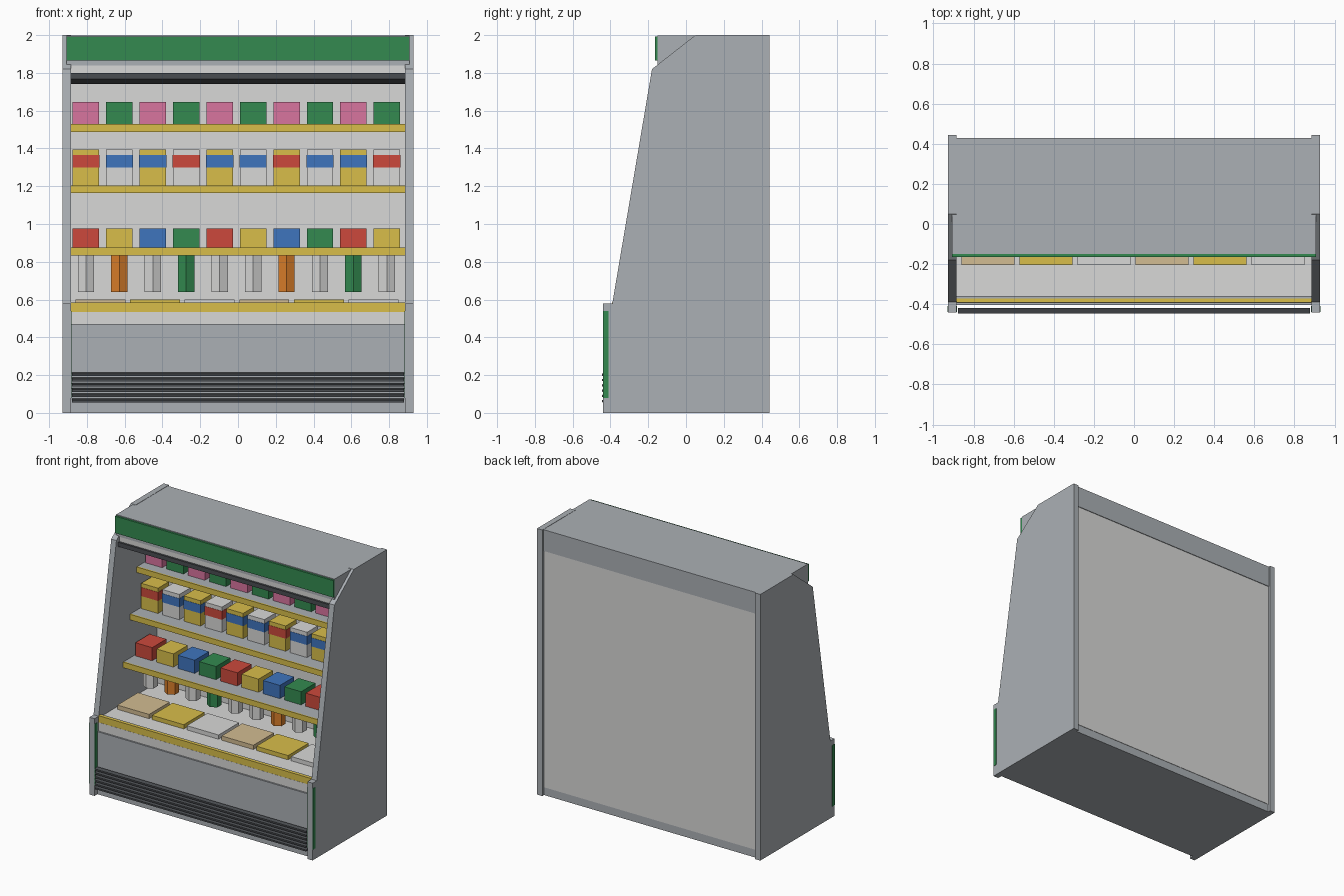
import bpy
import bmesh

if "Cube" in bpy.data.objects:
    bpy.data.objects.remove(bpy.data.objects["Cube"], do_unlink=True)


def material(name, code):
    """Flat material from an sRGB hex code."""
    channels = [int(code[i:i + 2], 16) / 255 for i in (0, 2, 4)]
    colour = [c / 12.92 if c < 0.04 else ((c + 0.055) / 1.055) ** 2.4 for c in channels] + [1]
    mat = bpy.data.materials.new(name)
    mat.use_nodes = True
    mat.diffuse_color = colour
    node = next(n for n in mat.node_tree.nodes if n.type == "BSDF_PRINCIPLED")
    node.inputs["Base Color"].default_value = colour
    return mat


GREY = material("steel grey", "abb0b5")
WHITE = material("off white", "d8d8d7")
DARK = material("charcoal", "4a4d51")
GREEN = material("green", "338a50")
YELLOW = material("mustard yellow", "d8be4a")
RED = material("red", "cc493c")
BLUE = material("blue", "3f75be")
PINK = material("pink", "d9759f")
ORANGE = material("orange", "da7e2a")
TAN = material("tan", "d2bc92")


def finish(name, bm, mat):
    bmesh.ops.recalc_face_normals(bm, faces=bm.faces)
    mesh = bpy.data.meshes.new(name)
    bm.to_mesh(mesh)
    bm.free()
    mesh.materials.append(mat)
    obj = bpy.data.objects.new(name, mesh)
    bpy.context.collection.objects.link(obj)


def extrude(name, mat, profile, x0, x1):
    """Extrude a (y, z) profile along x."""
    bm = bmesh.new()
    face = bm.faces.new([bm.verts.new((x0, y, z)) for y, z in profile])
    # Keep the starting face so that both ends are closed
    moved = bmesh.ops.extrude_face_region(bm, geom=[face], use_keep_orig=True)["geom"]
    bmesh.ops.translate(bm, vec=(x1 - x0, 0, 0),
                        verts=[v for v in moved if isinstance(v, bmesh.types.BMVert)])
    finish(name, bm, mat)


def box(name, mat, x, y, z):
    """Box from (min, max) pairs."""
    extrude(name, mat, [(y[0], z[0]), (y[1], z[0]), (y[1], z[1]), (y[0], z[1])], *x)


def prism(bm, x, y, z0, z1, radius):
    """Upright hexagonal prism with a corner to the front."""
    made = bmesh.ops.create_cone(bm, cap_ends=True, segments=6, radius1=radius,
                                 radius2=radius, depth=z1 - z0)
    bmesh.ops.translate(bm, verts=made["verts"], vec=(x, y, (z0 + z1) / 2))


INNER, OUTER = 0.885, 0.928
SPAN = (-INNER, INNER)

# Side panels with corner bumper strips
side = [(-0.44, 0), (0.443, 0), (0.443, 2), (0.05, 2), (-0.18, 1.82), (-0.39, 0.58), (-0.44, 0.58)]
for label, s in (("left", 1), ("right", -1)):
    extrude(label + "_side_panel", GREY, side, s * INNER, s * OUTER)
    box(label + "_bumper_strip", GREEN, sorted((s * (INNER - 0.003), s * (OUTER + 0.002))),
        (-0.439, -0.41), (0.08, 0.54))

# Cabinet body
box("base", GREY, SPAN, (-0.405, 0.422), (0, 0.47))
box("front_lip", WHITE, SPAN, (-0.393, -0.3), (0.47, 0.535))
box("deck", WHITE, SPAN, (-0.37, 0.36), (0.47, 0.568))
box("deck_edge", GREY, SPAN, (-0.372, -0.358), (0.535, 0.582))
box("deck_price_rail", YELLOW, SPAN, (-0.392, -0.371), (0.535, 0.585))
box("back_wall", WHITE, SPAN, (0.3, 0.425), (0.06, 1.84))

# Canopy with sign band and air outlet
box("canopy", GREY, (-0.908, 0.908), (-0.15, 0.43), (1.838, 1.998))
box("sign_band", GREEN, (-0.908, 0.908), (-0.165, -0.15), (1.865, 1.992))
box("canopy_liner", WHITE, SPAN, (-0.145, 0.3), (1.795, 1.84))
extrude("air_outlet", DARK, [(-0.16, 1.8), (-0.16, 1.767), (-0.11, 1.74), (-0.06, 1.74), (-0.06, 1.8)],
        *SPAN)

# Lower grille slats
for i in range(6):
    z = 0.055 + i * 0.028
    extrude(f"grille_slat_{i + 1}", DARK,
            [(-0.42, z + 0.008), (-0.445, z), (-0.445, z + 0.012), (-0.42, z + 0.02)], -0.878, 0.878)

# Shelves: front position and top height
shelves = {"lower": (-0.1, 0.876), "middle": (-0.02, 1.205), "upper": (0.06, 1.53)}
for label, (y, z) in shelves.items():
    box(label + "_shelf", GREY, SPAN, (y + 0.01, 0.31), (z - 0.025, z))
    box(label + "_price_rail", YELLOW, SPAN, (y, y + 0.012), (z - 0.042, z))

# Shelf goods, ten per row
low_colours = [RED, YELLOW, BLUE, GREEN]
bottle_colours = [WHITE, ORANGE, WHITE, GREEN, WHITE]
for i in range(10):
    x = -0.805 + i * 0.177
    width = (x - 0.07, x + 0.07)
    n = i + 1
    box(f"lower_carton_{n}", low_colours[i % 4], width, (0.03, 0.2), (0.876, 0.975))
    box(f"middle_packet_{n}", WHITE if i % 2 else YELLOW, width, (0.1, 0.23), (1.205, 1.395))
    box(f"packet_band_{n}", BLUE if i % 3 else RED, (x - 0.072, x + 0.072), (0.098, 0.232), (1.3, 1.365))
    box(f"upper_carton_{n}", GREEN if i % 2 else PINK, width, (0.15, 0.28), (1.53, 1.645))
    bm = bmesh.new()
    prism(bm, x, 0.11, 0.64, 0.84, 0.05)
    prism(bm, x, 0.11, 0.84, 0.885, 0.022)
    finish(f"bottle_{n}", bm, bottle_colours[i % 5])

# Flat trays on the deck
for i in range(6):
    x = -0.86 + i * 0.289
    box(f"deck_tray_{i + 1}", (TAN, YELLOW, WHITE)[i % 3], (x, x + 0.264), (-0.205, 0.04), (0.568, 0.6))
